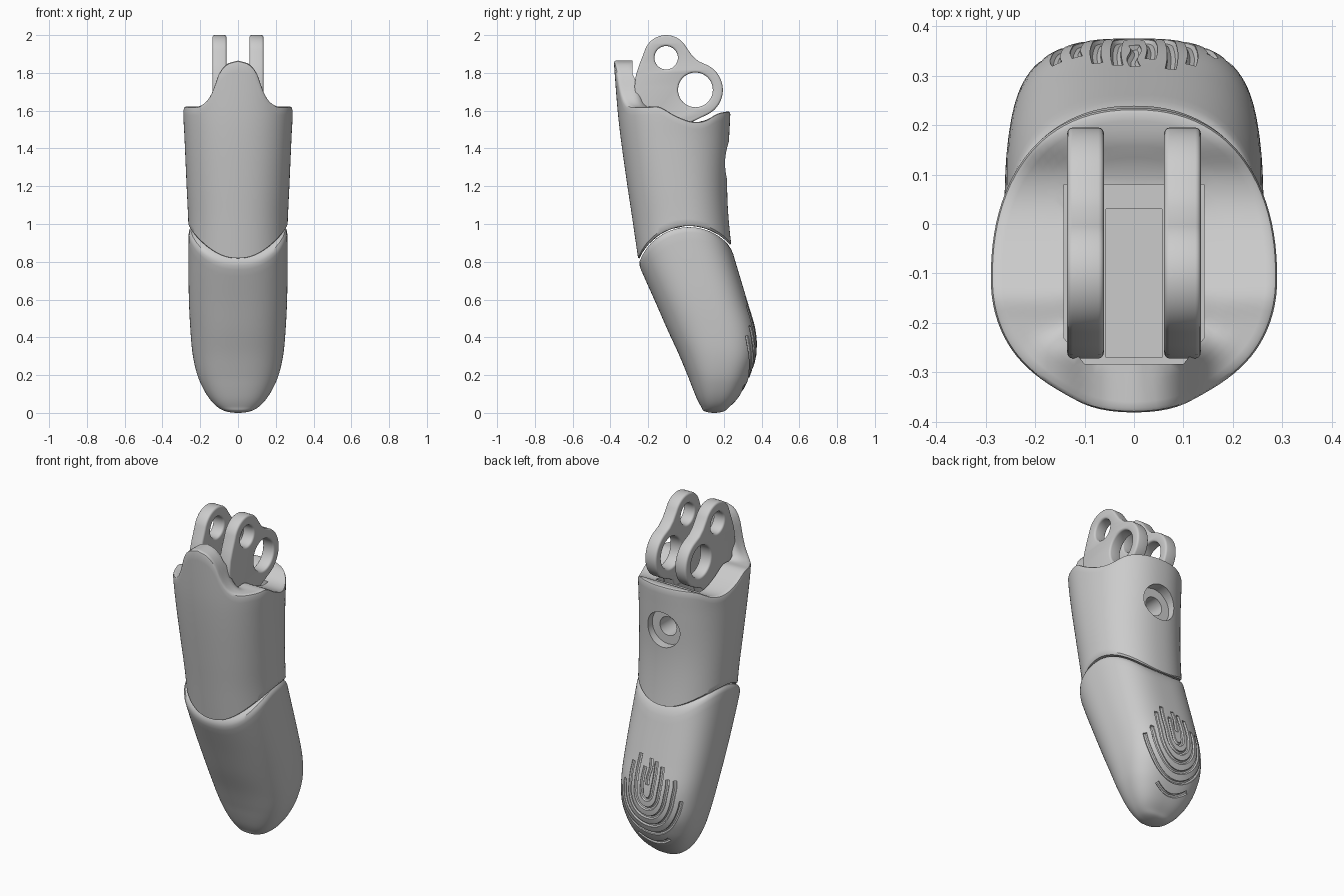
import bpy, bmesh
from math import sin, cos, pi, sqrt, radians
from mathutils import Matrix

if "Cube" in bpy.data.objects:
    bpy.data.objects.remove(bpy.data.objects["Cube"])

COLS = 96
# rows: z, front y, back y, half width, centre y
UPPER = [(.7, -.235, .265, .258, 0), (1.0, -.28, .228, .263, -.02), (1.2, -.31, .218, .272, -.05),
         (1.45, -.345, .228, .283, -.09), (1.6, -.362, .235, .29, -.1), (1.9, -.385, .235, .29, -.1)]
LOWER = [(0, .15, .15, 0), (.01, .095, .205, .07), (.03, .082, .228, .107), (.07, .06, .268, .147),
         (.13, .035, .307, .185), (.2, .008, .34, .215), (.31, -.038, .373, .24), (.44, -.098, .368, .252),
         (.6, -.168, .322, .26), (.8, -.257, .262, .262), (1.05, -.36, .19, .26)]
LOWER = [r + ((r[1] + r[2]) / 2,) for r in LOWER]


def interp(tab, x):
    """Smooth interpolation through the rows of a table."""
    n = len(tab)
    x = min(max(x, tab[0][0]), tab[-1][0])
    i = max(k for k in range(n - 1) if tab[k][0] <= x)
    a, b = tab[i], tab[i + 1]
    p, q = tab[max(i - 1, 0)], tab[min(i + 2, n - 1)]
    h = b[0] - a[0]
    t = (x - a[0]) / h
    out = []
    for k in range(1, len(a)):
        m0 = (b[k] - p[k]) / (b[0] - p[0]) * h
        m1 = (q[k] - a[k]) / (q[0] - a[0]) * h
        out.append((2*t**3 - 3*t*t + 1) * a[k] + (t**3 - 2*t*t + t) * m0
                   + (3*t*t - 2*t**3) * b[k] + (t**3 - t*t) * m1)
    return out


def section(rows, nf, nb):
    """Point on an egg-shaped cross-section at angle th, scale s, height z."""
    tab = [(sqrt(r[0]),) + tuple(r[1:]) for r in rows]

    def point(th, s, z):
        yf, yb, w, yc = interp(tab, sqrt(max(z, 0)))
        c, sn = cos(th), sin(th)
        e = 2 / (nb if sn > 0 else nf)
        x = w * abs(c)**e * (1 if c > 0 else -1)
        y = (yb - yc if sn > 0 else yf - yc) * abs(sn)**e
        return x * s, yc + y * s, z
    return point


def solve(point, th, s, height, z=1.0):
    """Height at which a column meets the surface z = height(x, y)."""
    for _ in range(35):
        x, y, _z = point(th, s, z)
        z = .5 * z + .5 * height(x, y)
    return z


def arc(r):
    return lambda x, y: .704 + sqrt(max(r * r - (y - .016)**2, .004))


def new_obj(name, bm):
    bmesh.ops.recalc_face_normals(bm, faces=bm.faces)
    me = bpy.data.meshes.new(name)
    bm.to_mesh(me)
    bm.free()
    ob = bpy.data.objects.new(name, me)
    bpy.context.collection.objects.link(ob)
    return ob


def loft(name, rings, first, last):
    bm = bmesh.new()
    rows = [[bm.verts.new(co) for co in r] for r in rings]
    ends = bm.verts.new(first), bm.verts.new(last)
    for j in range(COLS):
        k = (j + 1) % COLS
        for a, b in zip(rows, rows[1:]):
            bm.faces.new((a[j], a[k], b[k], b[j]))
        bm.faces.new((ends[0], rows[0][k], rows[0][j]))
        bm.faces.new((ends[1], rows[-1][j], rows[-1][k]))
    return new_obj(name, bm)


def activate(ob):
    bpy.ops.object.select_all(action='DESELECT')
    ob.select_set(True)
    bpy.context.view_layer.objects.active = ob


def cut(ob, tool):
    m = ob.modifiers.new("cut", 'BOOLEAN')
    m.operation, m.solver, m.object = 'DIFFERENCE', 'EXACT', tool
    activate(ob)
    bpy.ops.object.modifier_apply(modifier=m.name)
    bpy.data.objects.remove(tool)


def prism(pts, z0, z1):
    bm = bmesh.new()
    f = bm.faces.new([bm.verts.new((x, y, z0)) for x, y in pts])
    g = bmesh.ops.extrude_face_region(bm, geom=[f])
    bmesh.ops.translate(bm, vec=(0, 0, z1 - z0), verts=[v for v in g['geom'] if isinstance(v, bmesh.types.BMVert)])
    return new_obj("cutter", bm)


def y_cylinder(r, y0, y1, z):
    bm = bmesh.new()
    mat = Matrix.Translation((0, (y0 + y1) / 2, z)) @ Matrix.Rotation(pi / 2, 4, 'X')
    bmesh.ops.create_cone(bm, cap_ends=True, segments=48, radius1=r, radius2=r, depth=y1 - y0, matrix=mat)
    return new_obj("cutter", bm)


def curve_mesh(name, paths, dims, cyclic, matrix=None, **settings):
    cu = bpy.data.curves.new(name, 'CURVE')
    cu.dimensions = dims
    for k, v in settings.items():
        setattr(cu, k, v)
    for pts in paths:
        sp = cu.splines.new('POLY')
        sp.points.add(len(pts) - 1)
        for p, co in zip(sp.points, pts):
            p.co = (*co, 1) if len(co) == 3 else (*co, 0, 1)
        sp.use_cyclic_u = cyclic
    ob = bpy.data.objects.new(name, cu)
    bpy.context.collection.objects.link(ob)
    if matrix:
        ob.matrix_world = matrix
    activate(ob)
    bpy.ops.object.convert(target='MESH')
    ob = bpy.context.view_layer.objects.active
    bm = bmesh.new()
    bm.from_mesh(ob.data)
    bmesh.ops.remove_doubles(bm, verts=bm.verts, dist=1e-5)
    bmesh.ops.recalc_face_normals(bm, faces=bm.faces)
    bm.to_mesh(ob.data)
    bm.free()
    return ob


angles = [2 * pi * i / COLS for i in range(COLS)]


def ring(point, s, height, off=0.0):
    return [point(t, s, solve(point, t, s, height) + off) for t in angles]


# top edge of the upper segment: saddle along y plus the rounded front tab
SADDLE = [(-.4, 1.62), (-.2, 1.62), (-.14, 1.62), (-.06, 1.575), (.03, 1.542), (.1, 1.547), (.17, 1.585), (.25, 1.6)]
TAB = [(0, 1.865), (.06, 1.845), (.1, 1.795), (.13, 1.71), (.16, 1.655), (.2, 1.625), (.3, 1.6)]


def top_z(x, y):
    w = min(max((-.2 - y) / .07, 0), 1)
    w = w * w * (3 - 2 * w)
    base = interp(SADDLE, y)[0]
    return max(base, base + (interp(TAB, abs(x))[0] - base) * w)


# upper segment
up = section(UPPER, 2.25, 2.25)
joint = arc(.286)
rings = [ring(up, s, joint) for s in (.25, .5, .75, .9, .97)]
low = ring(up, 1, joint, .014)
high = ring(up, 1, top_z, -.016)
for i in range(25):
    f = i / 24
    rings.append([up(t, 1, a[2] * (1 - f) + b[2] * f) for t, a, b in zip(angles, low, high)])
rings.append(ring(up, .988, top_z, -.004))
rings += [ring(up, s, top_z) for s in (.965, .92, .87, .82, .77, .7, .6, .45, .25)]
upper = loft("upper_segment", rings, (0, 0, joint(0, 0)), (0, -.1, top_z(0, -.1)))

# clevis slot, centre channel and countersunk screw hole
cut(upper, prism([(-.142, .08), (-.142, -.23), (-.1, -.283), (.1, -.283), (.142, -.23), (.142, .08)], 1.5, 2.1))
cut(upper, prism([(-.057, .03), (-.057, -.27), (.057, -.27), (.057, .03)], 1.25, 2.1))
cut(upper, y_cylinder(.105, .165, .4, 1.335))
cut(upper, y_cylinder(.055, -.05, .3, 1.335))

# fingertip segment
tip = section(LOWER, 2.4, 2.8)
ball = arc(.279)
edge = ring(tip, 1, ball, -.028)
rings = [[tip(t, 1, e[2] * (i / 44)**2) for t, e in zip(angles, edge)] for i in range(1, 45)]
rings.append(ring(tip, .988, ball, -.01))
rings += [ring(tip, s, ball) for s in (.955, .9, .75, .5, .25)]
fingertip = loft("fingertip", rings, (0, .15, 0), (0, 0, ball(0, 0)))


# fingerprint grooves: nested loops laid on the pad
def on_pad(x, z):
    yf, yb, w, yc = interp(LOWER, z)
    return x, yc + (yb - yc) * max(1 - abs(x / w)**2.8, .02)**(1 / 2.8), z


grooves = [[on_pad(.004 * sin(i), .47 + .02 * i) for i in range(8)]]
for k, (left, right) in enumerate([(.6, .56), (.58, .62), (.52, .57), (.52, .46), (.38, .41)]):
    r = .032 + .041 * k
    flat = [(-r - .005 * sin(3 * f), .43 + (left - .43) * f) for f in (1, .8, .6, .4, .2) if left > .43]
    flat += [(r * sin(a), .43 - 1.3 * r * cos(a)) for a in (radians(-85 + 8.5 * i) for i in range(21))]
    flat += [(r + .005 * sin(3 * f), .43 + (right - .43) * f) for f in (.2, .4, .6, .8, 1) if right > .43]
    grooves.append([on_pad(x, z) for x, z in flat])
grooves.append([on_pad(.012 * i, .108 + .0006 * i * i) for i in range(-9, 9)])
cut(fingertip, curve_mesh("groove_cutter", grooves, '3D', False, bevel_depth=.0115,
                          bevel_resolution=2, use_fill_caps=True))


# pair of hinge lugs
def circle(cy, cz, r, a0, a1, n=24):
    return [(cy + r * cos(radians(a0 + (a1 - a0) * i / n)), cz + r * sin(radians(a0 + (a1 - a0) * i / n)))
            for i in range(n + 1)]


outline = (circle(-.105, 1.88, .12, 28, 165) + [(-.245, 1.85), (-.265, 1.79), (-.272, 1.73), (-.272, 1.45), (.0, 1.45),
           (.03, 1.54)] + circle(.05, 1.71, .145, -65, 68) + [(.065, 1.862), (.033, 1.891)])
holes = [circle(-.105, 1.88, .062, 0, 352.5, 47), circle(.05, 1.71, .092, 0, 352.5, 47)]
for side, x in (("left", -.098), ("right", .098)):
    place = Matrix(((0, 0, 1, x), (1, 0, 0, 0), (0, 1, 0, 0), (0, 0, 0, 1)))
    curve_mesh("hinge_lug_" + side, [outline] + holes, '2D', True, place, fill_mode='BOTH',
               extrude=.026, bevel_depth=.011, bevel_resolution=2, offset=-.011)

# smooth shading with crisp edges
for ob in list(bpy.context.collection.objects):
    activate(ob)
    bpy.ops.object.shade_smooth_by_angle(angle=radians(35))
